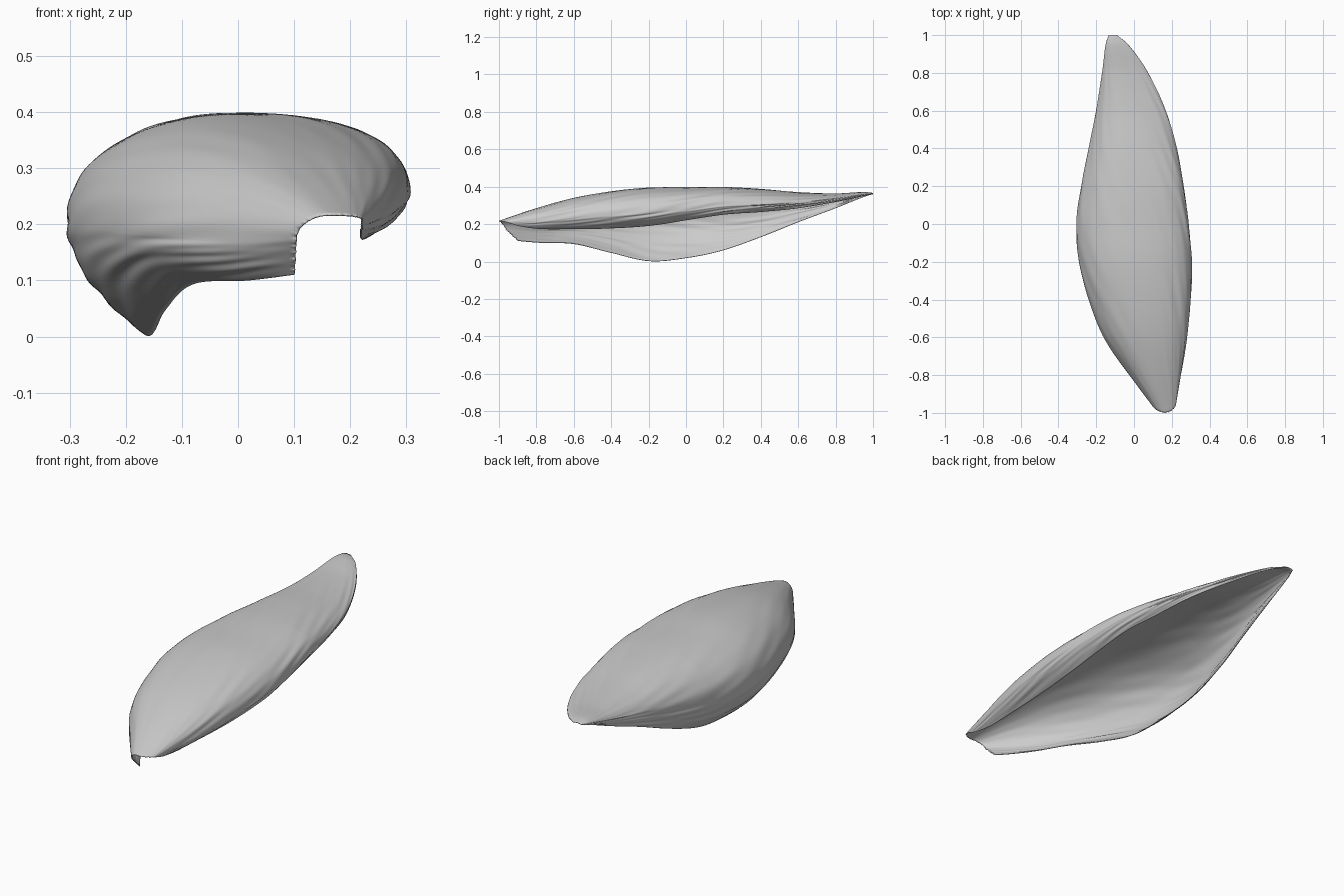
import bpy, bmesh, random
from math import sin, cos, pi

if "Cube" in bpy.data.objects:
    bpy.data.objects.remove(bpy.data.objects["Cube"])

random.seed(4)
# Stations along y: y, then (x, z) of left lip, left bulge, crest, right bulge, right lip
ST = [
    (-1.0, .10, .11, .103, .17, .165, .218, .222, .208, .22, .19),
    (-.8, .02, .10, -.03, .17, .10, .285, .25, .22, .22, .174),
    (-.6, -.08, .093, -.16, .18, .06, .34, .28, .235, .225, .173),
    (-.4, -.13, .046, -.24, .19, .03, .375, .30, .25, .23, .177),
    (-.2, -.155, .002, -.29, .20, .01, .395, .305, .26, .235, .19),
    (0, -.18, .018, -.305, .21, 0, .398, .29, .28, .23, .22),
    (.2, -.20, .06, -.28, .22, -.01, .398, .262, .30, .22, .25),
    (.4, -.20, .13, -.24, .25, -.03, .388, .225, .305, .19, .265),
    (.6, -.18, .21, -.20, .285, -.05, .371, .168, .315, .15, .285),
    (.8, -.16, .285, -.168, .325, -.08, .364, .075, .334, .06, .318),
    (.95, -.148, .345, -.15, .355, -.11, .372, -.03, .357, -.035, .350),
    (1.0, -.135, .36, -.135, .362, -.115, .367, -.09, .363, -.092, .36),
]


def station(y):
    """Smoothly interpolated station at y."""
    i = max(k for k in range(len(ST) - 1) if ST[k][0] <= y + 1e-9)
    a, b = ST[i], ST[i + 1]
    p, q = ST[max(i - 1, 0)], ST[min(i + 2, len(ST) - 1)]
    h = b[0] - a[0]
    t = (y - a[0]) / h
    out = []
    for k in range(1, 11):
        m0 = (b[k] - p[k]) / (b[0] - p[0]) * h
        m1 = (q[k] - a[k]) / (q[0] - a[0]) * h
        out.append((2*t**3 - 3*t**2 + 1) * a[k] + (t**3 - 2*t**2 + t) * m0
                   + (3*t**2 - 2*t**3) * b[k] + (t**3 - t**2) * m1)
    return [(out[k], out[k + 1]) for k in range(0, 10, 2)]


def lip(edge, bulge, t):
    """Curled-in wall from the lip (t=0) up to the bulge (t=1)."""
    ctrl = (bulge[0], (edge[1] + bulge[1]) / 2)
    return tuple((1-t)**2 * e + 2*t*(1-t) * c + t*t * b
                 for e, c, b in zip(edge, ctrl, bulge))


def arch(bulge, crest, t, power):
    """Superellipse quarter from the bulge (t=0) to the crest (t=1)."""
    a = t * pi / 2
    return (crest[0] + (bulge[0] - crest[0]) * max(cos(a), 0) ** power,
            bulge[1] + (crest[1] - bulge[1]) * sin(a) ** power)


def section(y, u):
    L, A, T, B, R = station(y)
    flat = min(max((y - .2) / .5, 0), 1)      # shoulders slacken towards the tip
    if u < .25:
        return lip(L, A, u / .25)
    if u < .5:
        return arch(A, T, (u - .25) / .25, .97 + .2 * flat)
    if u < .8:
        return arch(B, T, 1 - (u - .5) / .3, .86 + .34 * flat)
    return lip(R, B, (1 - u) / .2)


# Husk: one open lofted sheet with fibrous furrows and a torn base
NV, NU = 200, 120
tear = [random.uniform(0, .012) for _ in range(NU + 1)]
bm = bmesh.new()
rows = []
for j in range(NV + 1):
    y = -1 + 2 * j / NV
    row = []
    for i in range(NU + 1):
        u = i / NU
        x, z = section(y, u)
        near = max(0, (-.7 - y) / .3) ** 1.5
        yy = y + near * .1 * abs(2*u - 1) ** 1.5
        if j == 0:
            yy += tear[i] * abs(2*u - 1) ** .3 * .7
        row.append(bm.verts.new((x, yy, z)))
    rows.append(row)
for r0, r1 in zip(rows, rows[1:]):
    for i in range(NU):
        bm.faces.new((r0[i], r1[i], r1[i + 1], r0[i + 1]))
bm.normal_update()
if rows[NV // 2][NU // 2].normal.z < 0:
    bmesh.ops.reverse_faces(bm, faces=bm.faces)
    bm.normal_update()

# Furrows: skewed, broken fibres, strongest on the side walls, fading at the ends
for j, row in enumerate(rows):
    y = -1 + 2 * j / NV
    for i, v in enumerate(row):
        u = i / NU
        s = u + .16 * y
        f = (sin(70*s + 1.5*sin(3*y)) * sin(6*y + 11*u)
             + .7 * sin(113*s + 2*y) * sin(9*y - 7*u))
        side = .15 + abs(2*u - 1) * (1 - abs(2*u - 1) ** 8)
        v.co += v.normal * f * .0026 * side * (1 - y ** 4)

me = bpy.data.meshes.new("husk")
bm.to_mesh(me)
bm.free()
husk = bpy.data.objects.new("husk", me)
bpy.context.collection.objects.link(husk)
bpy.context.view_layer.objects.active = husk
husk.select_set(True)
bpy.ops.object.shade_smooth_by_angle(angle=pi / 3)

# Thin wall, grown inward
shell = husk.modifiers.new("thin_wall", 'SOLIDIFY')
shell.thickness = .003
shell.offset = -1
